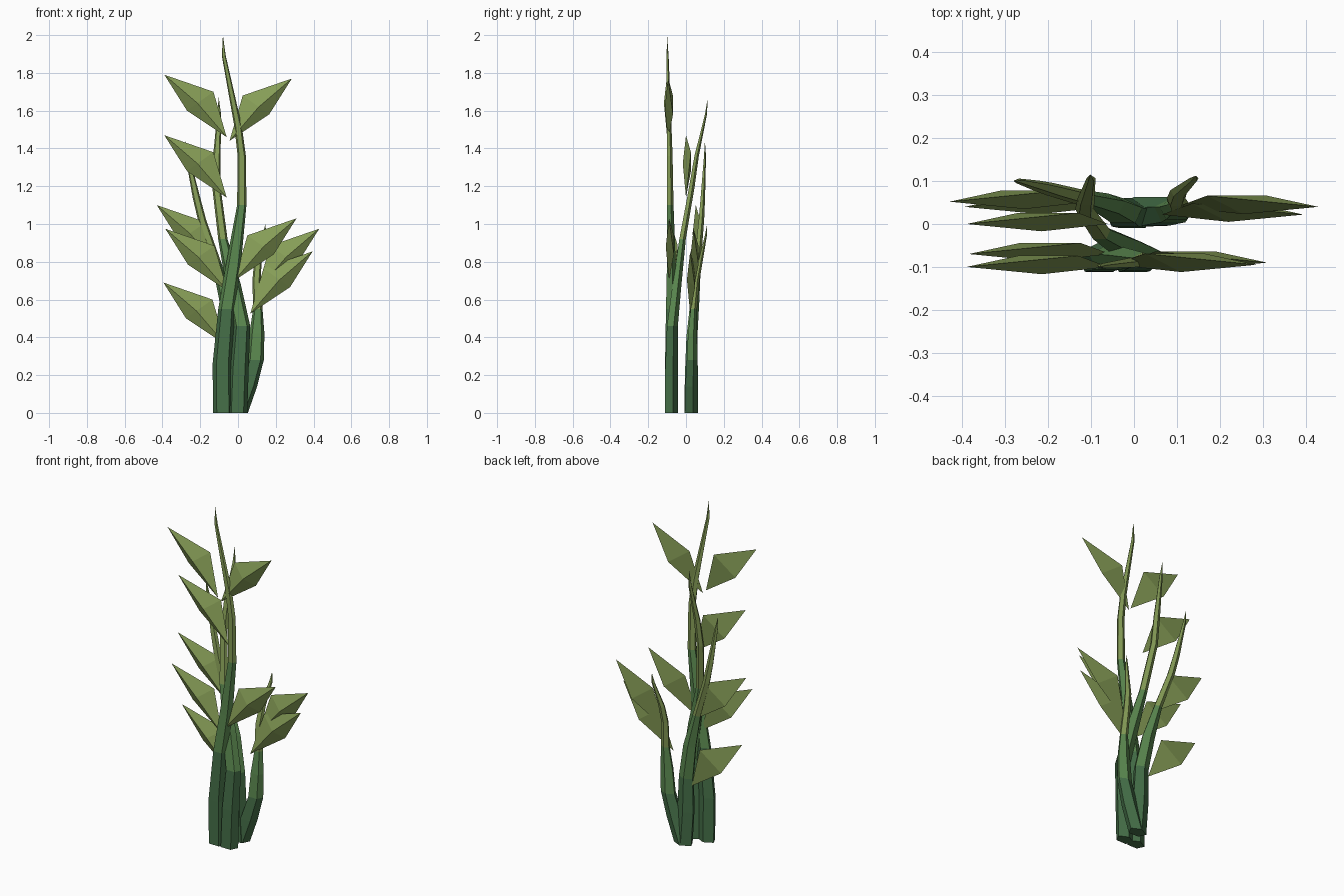
import bpy, bmesh
from math import sin, cos, pi

if "Cube" in bpy.data.objects:
    bpy.data.objects.remove(bpy.data.objects["Cube"])


def material(name, rgb):
    m = bpy.data.materials.new(name)
    m.diffuse_color = (*rgb, 1)
    m.use_nodes = True
    m.node_tree.nodes["Principled BSDF"].inputs["Base Color"].default_value = m.diffuse_color
    return m


DARK = material("stem_dark_green", (0.06, 0.16, 0.065))
MID = material("stem_mid_green", (0.105, 0.25, 0.08))
OLIVE = material("leaf_olive", (0.24, 0.34, 0.095))


def finish(bm, name, mats):
    bmesh.ops.recalc_face_normals(bm, faces=bm.faces)
    me = bpy.data.meshes.new(name)
    bm.to_mesh(me)
    bm.free()
    for m in mats:
        me.materials.append(m)
    ob = bpy.data.objects.new(name, me)
    bpy.context.collection.objects.link(ob)


def stem(name, path, radii):
    """Five-sided tapered tube; colour changes with height."""
    bm = bmesh.new()
    rings = []
    for (x, y, z), (rx, ry) in zip(path, radii):
        rings.append([bm.verts.new((x + rx * cos(pi / 2 + k * 2 * pi / 5),
                                    y + ry * sin(pi / 2 + k * 2 * pi / 5), z))
                      for k in range(5)])
    tip = bm.verts.new(path[-1])
    bm.faces.new(rings[0])
    for i, (a, b) in enumerate(zip(rings, rings[1:])):
        for k in range(5):
            f = bm.faces.new((a[k], a[(k + 1) % 5], b[(k + 1) % 5], b[k]))
            f.material_index = 0 if i < 2 else 1 if i < 4 else 2
    for k in range(5):
        f = bm.faces.new((rings[-1][k], rings[-1][(k + 1) % 5], tip))
        f.material_index = 2
    finish(bm, name, (DARK, MID, OLIVE))


def leaf(name, x, y, z, side):
    """Diamond leaf with a raised front ridge, folded across the back."""
    bm = bmesh.new()
    base, tip, up, low, mid = [bm.verts.new((x + side * dx, y + dy, z + dz)) for dx, dy, dz in (
        (0, 0, 0), (0.33, 0, 0.33), (0.07, 0.026, 0.24),
        (0.21, 0.026, 0.14), (0.155, -0.017, 0.18))]
    for tri in ((base, low, mid), (low, tip, mid), (tip, up, mid), (up, base, mid),
                (base, up, low), (tip, low, up)):
        bm.faces.new(tri)
    finish(bm, name, (OLIVE,))


# Taper shared by all stems
RADII = [(0.055, 0.038), (0.054, 0.037), (0.047, 0.032), (0.042, 0.026),
         (0.026, 0.019), (0.023, 0.016), (0.021, 0.013), (0.011, 0.006)]

# Stems
stem("tall_front_stem", [
    (-0.08, -0.081, 0), (-0.083, -0.081, 0.26), (-0.06, -0.08, 0.55), (-0.025, -0.08, 0.78),
    (0.02, -0.085, 1.1), (0.02, -0.087, 1.36), (0.0, -0.09, 1.52), (-0.075, -0.098, 1.89),
    (-0.08, -0.1, 2.0)], RADII)
stem("middle_stem", [
    (-0.003, -0.081, 0), (0.005, -0.08, 0.23), (0.02, -0.075, 0.46), (-0.025, -0.05, 0.68),
    (-0.08, -0.02, 0.92), (-0.115, 0.03, 1.2), (-0.112, 0.055, 1.36), (-0.1, 0.105, 1.58),
    (-0.102, 0.115, 1.67)], RADII)
stem("back_left_stem", [
    (-0.005, 0.022, 0), (-0.02, 0.024, 0.2), (-0.025, 0.028, 0.4), (-0.06, 0.045, 0.6),
    (-0.115, 0.06, 0.8), (-0.19, 0.08, 1.02), (-0.22, 0.088, 1.14), (-0.268, 0.1, 1.36),
    (-0.28, 0.1, 1.44)], RADII)
stem("short_right_stem", [
    (0.0, 0.025, 0), (0.05, 0.026, 0.14), (0.092, 0.03, 0.28), (0.1, 0.032, 0.42),
    (0.105, 0.04, 0.55), (0.098, 0.055, 0.7), (0.105, 0.075, 0.8), (0.14, 0.105, 0.94),
    (0.145, 0.112, 1.0)], RADII)

# Leaves: base position and side they point to
LEAVES = [
    (-0.06, -0.1, 1.46, -1), (-0.045, -0.095, 1.44, 1),
    (-0.06, 0.0, 1.14, -1), (-0.1, 0.052, 0.77, -1),
    (-0.055, -0.07, 0.645, -1), (-0.065, 0.04, 0.36, -1),
    (-0.02, -0.09, 0.70, 1), (0.1, 0.04, 0.645, 1), (0.065, 0.022, 0.525, 1),
]
for i, args in enumerate(LEAVES):
    leaf(f"leaf_{i + 1}", *args)
